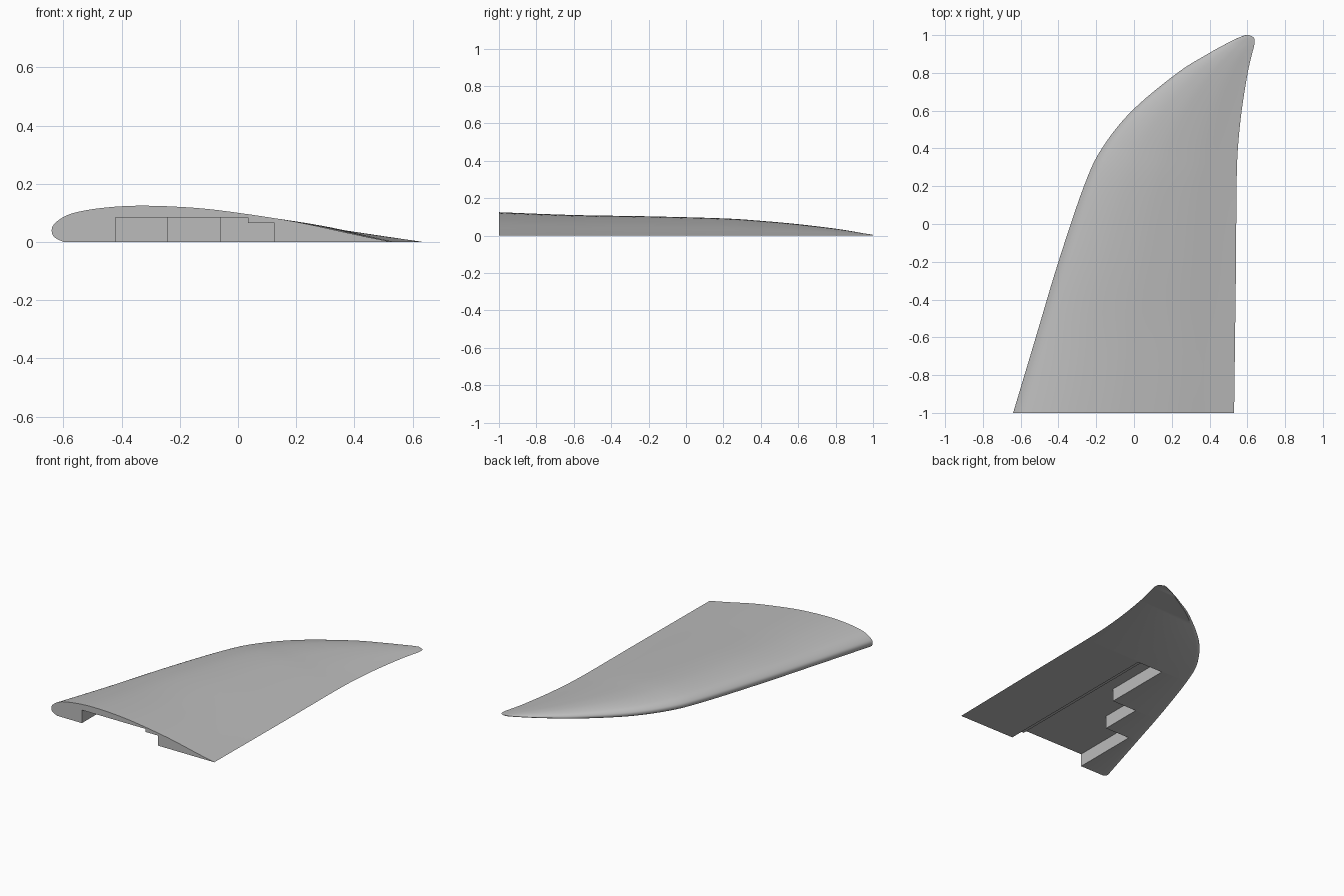
import bpy
import bmesh
from math import radians
from mathutils import Vector

cube = bpy.data.objects.get("Cube")
if cube:
    bpy.data.objects.remove(cube, do_unlink=True)

grey = bpy.data.materials.new("plain_grey")
grey.use_nodes = True
grey.diffuse_color = (0.5, 0.5, 0.5, 1)
grey.node_tree.nodes["Principled BSDF"].inputs["Base Color"].default_value = grey.diffuse_color


def smooth_curve(points, steps):
    """Spline running through every control point, of any dimension."""
    pts = [Vector(p) for p in points]
    pts = [pts[0]] + pts + [pts[-1]]
    result = []
    for a, b, c, d in zip(pts, pts[1:], pts[2:], pts[3:]):
        for i in range(steps):
            t = i / steps
            start, end = (c - a) / 2, (d - b) / 2
            cubic = 2 * b - 2 * c + start + end
            square = 3 * c - 3 * b - 2 * start - end
            result.append(((cubic * t + square) * t + start) * t + b)
    result.append(pts[-1])
    return result


def new_object(name, bm):
    bmesh.ops.recalc_face_normals(bm, faces=bm.faces)
    mesh = bpy.data.meshes.new(name)
    bm.to_mesh(mesh)
    bm.free()
    mesh.materials.append(grey)
    obj = bpy.data.objects.new(name, mesh)
    bpy.context.collection.objects.link(obj)
    return obj


def prism(name, outline, bottom, top):
    """Upright prism from a plan outline."""
    bm = bmesh.new()
    face = bm.faces.new([bm.verts.new((x, y, bottom)) for x, y in outline])
    extruded = bmesh.ops.extrude_face_region(bm, geom=[face])["geom"]
    verts = [v for v in extruded if isinstance(v, bmesh.types.BMVert)]
    bmesh.ops.translate(bm, verts=verts, vec=(0, 0, top - bottom))
    return new_object(name, bm)


# Foil section: chord fraction and height fraction, trailing edge to lower nose
section = smooth_curve([
    (1, 0), (.89, .21), (.72, .55), (.55, .8), (.42, .94), (.27, 1), (.16, .95),
    (.077, .83), (.035, .69), (.008, .5), (0, .33), (.007, .14), (.035, 0)], 4)

# Stations along the span: y, leading x, trailing x, thickness
stations = smooth_curve([
    (-1, -.64, .53, .125), (-.6, -.52, .535, .11), (-.2, -.4, .54, .103),
    (.2, -.265, .543, .092), (.4, -.17, .55, .079), (.6, -.01, .57, .061),
    (.8, .23, .602, .037), (.9, .39, .625, .021), (.95, .48, .637, .012),
    (.985, .55, .635, .007), (1, .59, .61, .004)], 6)

# Fin body lofted through the stations
bm = bmesh.new()
rings = []
for y, lead, trail, thick in stations:
    rings.append([bm.verts.new((lead + (trail - lead) * u, y, thick * max(h, 0)))
                  for u, h in section])
for near, far in zip(rings, rings[1:]):
    for i in range(len(section)):
        j = (i + 1) % len(section)
        bm.faces.new((near[i], near[j], far[j], far[i]))
bm.faces.new(rings[0])
bm.faces.new(rings[-1])
fin = new_object("fin_body", bm)

# Stepped recess in the flat underside, open at the root
deep = prism("recess_cutter", [
    (-.42, -1.1), (.035, -1.1), (.035, .19), (-.06, .19), (-.06, -.27),
    (-.24, -.27), (-.24, -.55), (-.42, -.55)], -.05, .0845)
shallow = prism("ledge_cutter", [
    (0, -1.1), (.125, -1.1), (.125, .189), (0, .189)], -.04, .065)

bpy.ops.object.select_all(action="DESELECT")
bpy.context.view_layer.objects.active = fin
fin.select_set(True)
for cutter in (deep, shallow):
    cutter.hide_render = True
    cut = fin.modifiers.new(cutter.name, "BOOLEAN")
    cut.operation = "DIFFERENCE"
    cut.solver = "EXACT"
    cut.object = cutter
    bpy.ops.object.modifier_apply(modifier=cut.name)
    bpy.data.objects.remove(cutter, do_unlink=True)

bpy.ops.object.shade_smooth_by_angle(angle=radians(35))
